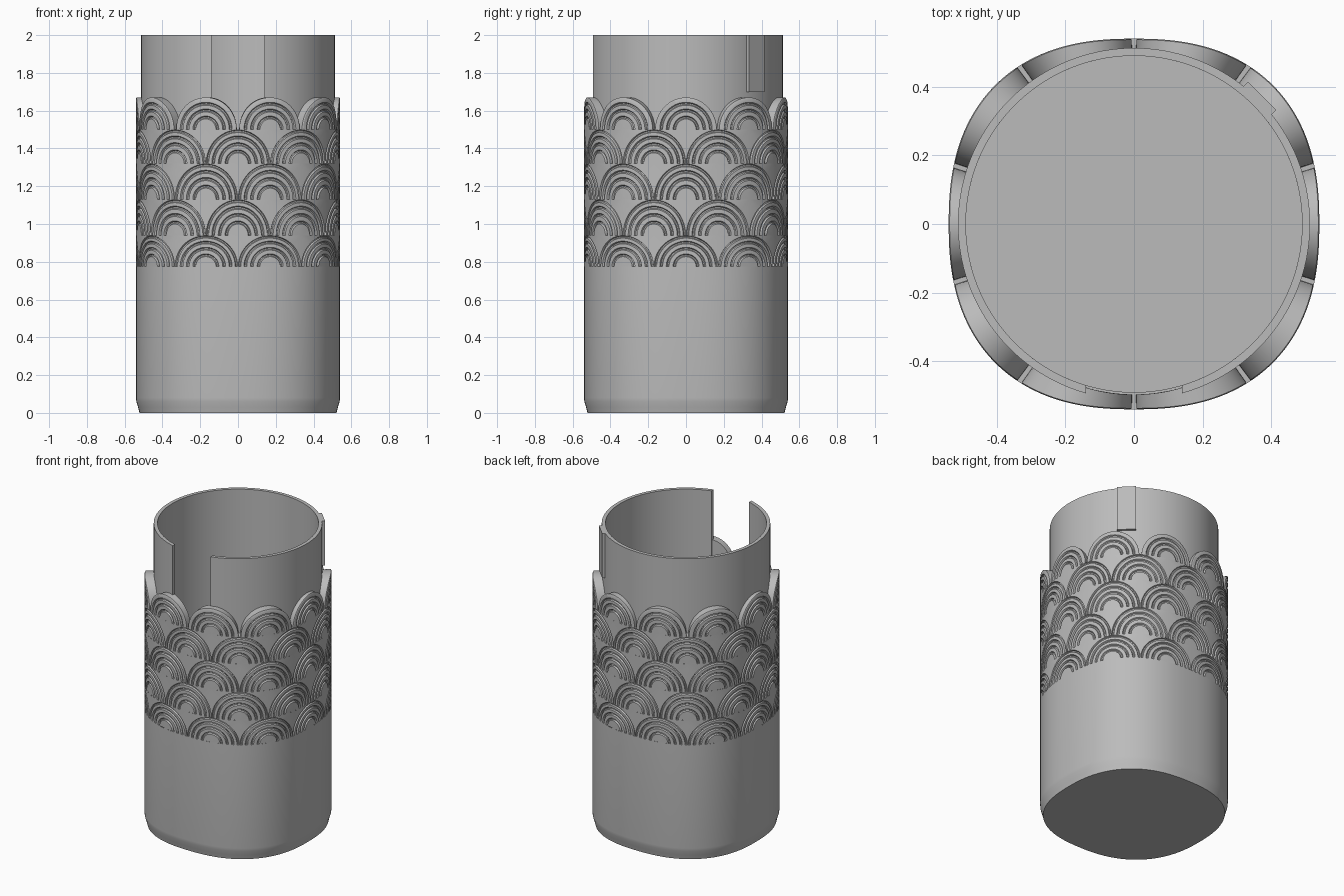
import bpy, bmesh, math
from mathutils import Matrix, Vector

if "Cube" in bpy.data.objects:
    bpy.data.objects.remove(bpy.data.objects["Cube"], do_unlink=True)

grey = bpy.data.materials.new("plain grey")
grey.use_nodes = True
grey.diffuse_color = (0.5, 0.5, 0.5, 1)
grey.node_tree.nodes["Principled BSDF"].inputs["Base Color"].default_value = grey.diffuse_color

HALF, POWER = 0.54, 2.4            # rounded-square body
SLEEVE_OUT, SLEEVE_IN = 0.513, 0.49
SHOULDER, FLOOR = 1.50, 0.05
COUNT = 10                         # scales in each row
STEP = math.tau / COUNT
GROOVE = 0.009
BACK = "back"                      # marks points on the inner face of a scale


def skin_radius(phi):
    c, s = abs(math.cos(phi)), abs(math.sin(phi))
    return HALF / (c ** POWER + s ** POWER) ** (1 / POWER)


def polar(r, phi, z):
    return Vector((r * math.cos(phi), r * math.sin(phi), z))


def add_grid(bm, rows):
    grid = [[bm.verts.new(p) for p in row] for row in rows]
    for a, b in zip(grid, grid[1:]):
        for j in range(len(a) - 1):
            bm.faces.new((a[j], a[j + 1], b[j + 1], b[j]))
    return grid


def finish(name, bm):
    bmesh.ops.remove_doubles(bm, verts=bm.verts, dist=1e-5)
    mesh = bpy.data.meshes.new(name)
    bm.to_mesh(mesh)
    bm.free()
    mesh.materials.append(grey)
    obj = bpy.data.objects.new(name, mesh)
    bpy.context.collection.objects.link(obj)
    bpy.ops.object.select_all(action="DESELECT")
    obj.select_set(True)
    bpy.context.view_layer.objects.active = obj
    bpy.ops.object.shade_smooth_by_angle()
    return obj


def full_turn(n=180):
    return [math.tau * i / n for i in range(n + 1)]


# Lower body: rounded square with a softened foot
bm = bmesh.new()
rows = [[Vector((0, 0, 0)) for phi in full_turn()]]
for z, inset in ((0, 0.018), (0.03, 0.011), (0.06, 0.002), (0.08, 0), (0.775, 0)):
    rows.append([polar(skin_radius(p) - inset, p, z) for p in full_turn()])
add_grid(bm, rows)
finish("lower_body", bm)

# Shoulder ledge, inner wall and floor
bm = bmesh.new()
rows = [[polar(skin_radius(p), p, SHOULDER) for p in full_turn()]]
for r, z in ((SLEEVE_IN, SHOULDER), (SLEEVE_IN, FLOOR), (0, FLOOR)):
    rows.append([polar(r, p, z) for p in full_turn()])
add_grid(bm, rows)
finish("inner_cup", bm)

# Radial section shared by every scale: flat with ring grooves
section = [(0, 0)]
for g in (0.36, 0.57, 0.77):
    section += [(g - 0.045, 0), (g - 0.018, GROOVE), (g + 0.018, GROOVE), (g + 0.045, 0)]
border = [(0.91, 0), (0.935, GROOVE), (0.97, GROOVE), (0.99, 0)]
free_edge = [(0.93, 0), (0.96, 0.003), (0.96, BACK), (0.65, BACK), (0.3, BACK), (0, BACK)]

ARC = 36
sweep = [(math.pi * i / ARC, 1) for i in range(ARC + 1)]
sweep = [(0, 0)] + sweep + [(math.pi, 0)]      # closes the groove ends


def add_scale(bm, centre, z0, height, free):
    rows = []
    for theta, k in sweep:
        c, s = math.cos(theta), math.sin(theta)
        if free:
            points = section + free_edge
        else:
            points = section + border + [(1 / max(abs(c), abs(s)), 0)]
        row = []
        for r, depth in points:
            phi = centre + r * c * STEP / 2
            if depth == BACK:
                radius = SLEEVE_IN + 0.007
            else:
                radius = skin_radius(phi) - depth * k
            row.append(polar(radius, phi, z0 + r * s * height))
        rows.append(row)
    add_grid(bm, rows)


# Four rows of scales in the wall, and one free-standing row on the shoulder
bases = [0.775, 0.94, 1.13, 1.32, SHOULDER]
for i, z0 in enumerate(bases):
    top = i == len(bases) - 1
    height = 0.177 if top else bases[i + 1] - z0
    bm = bmesh.new()
    for n in range(COUNT):
        centre = -math.pi / 2 + (n + (0.5 if i % 2 == 0 else 0)) * STEP
        add_scale(bm, centre, z0, height, top)
    finish("top_scale_row" if top else f"scale_row_{i + 1}", bm)

# Upper sleeve, open at the front
bm = bmesh.new()
gap_out = math.asin(0.14 / SLEEVE_OUT)
gap_in = math.asin(0.14 / SLEEVE_IN)
SEGS = 160
rows = []
for r, z, gap in ((SLEEVE_OUT, SHOULDER, gap_out), (SLEEVE_OUT, 2, gap_out),
                  (SLEEVE_IN, 2, gap_in), (SLEEVE_IN, SHOULDER, gap_in),
                  (SLEEVE_OUT, SHOULDER, gap_out)):
    span = math.tau - 2 * gap
    rows.append([polar(r, -math.pi / 2 + gap + span * j / SEGS, z) for j in range(SEGS + 1)])
grid = add_grid(bm, rows)
for end in (0, SEGS):
    bm.faces.new([row[end] for row in grid[:4]])
bmesh.ops.remove_doubles(bm, verts=bm.verts, dist=1e-5)
bmesh.ops.recalc_face_normals(bm, faces=bm.faces)
finish("upper_sleeve", bm)

# Locking rib on the back corner of the sleeve
bm = bmesh.new()
size = Matrix.Diagonal((0.026, 0.116, 0.3, 1))
place = Matrix.Rotation(math.pi / 4, 4, "Z") @ Matrix.Translation((0.515, 0, 1.85))
bmesh.ops.create_cube(bm, size=1, matrix=place @ size)
finish("locking_rib", bm)
